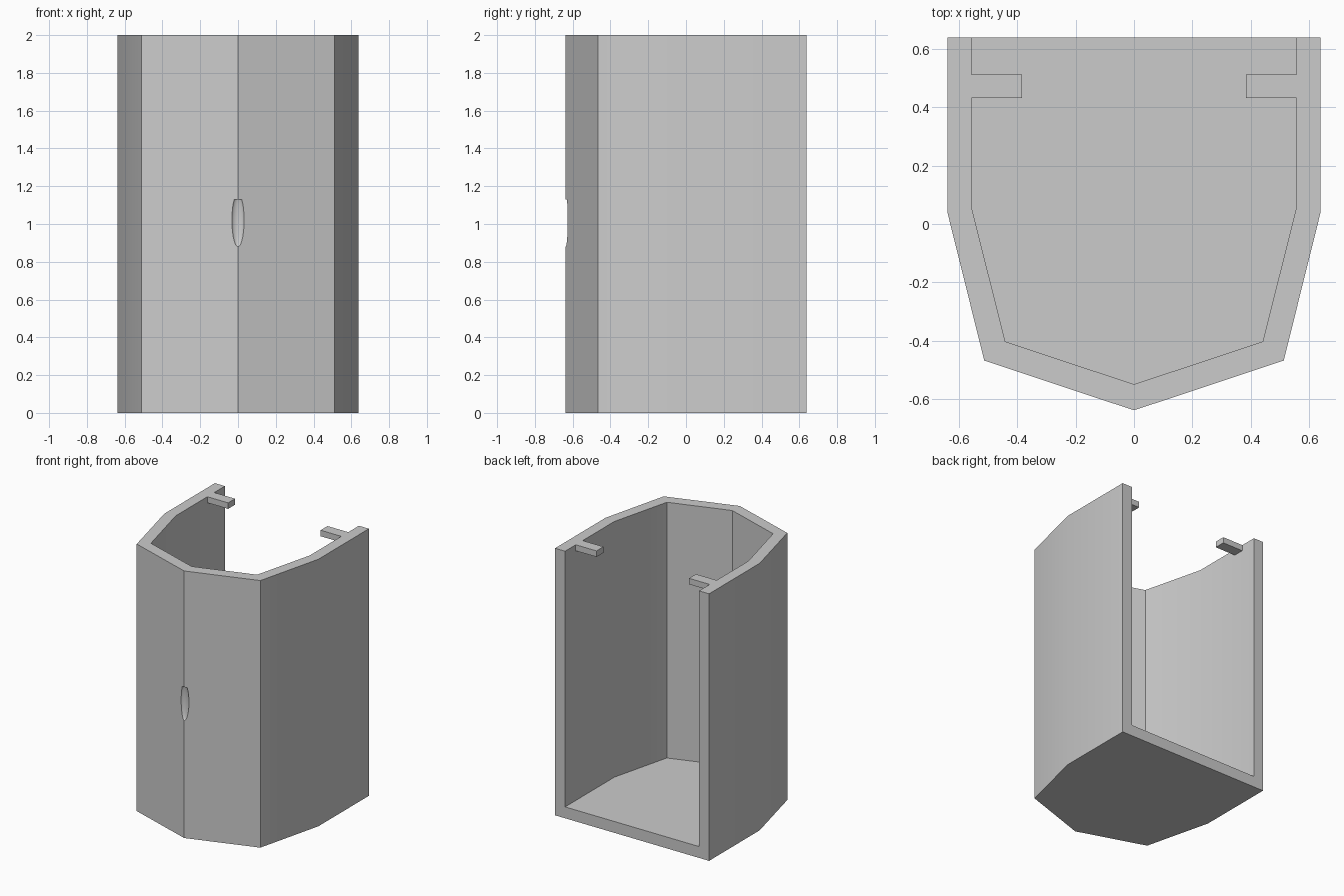
import bpy, bmesh

if "Cube" in bpy.data.objects:
    bpy.data.objects.remove(bpy.data.objects["Cube"])

grey = bpy.data.materials.new("light grey")
grey.diffuse_color = (0.6, 0.6, 0.6, 1)
grey.use_nodes = True
grey.node_tree.nodes["Principled BSDF"].inputs["Base Color"].default_value = grey.diffuse_color


def prism(name, outline, z0, z1):
    """Extrude a counter-clockwise plan outline from z0 to z1."""
    bm = bmesh.new()
    base = bm.faces.new([bm.verts.new((x, y, z0)) for x, y in outline])
    top = bmesh.ops.extrude_face_region(bm, geom=[base])["geom"]
    bmesh.ops.translate(bm, vec=(0, 0, z1 - z0),
                        verts=[v for v in top if isinstance(v, bmesh.types.BMVert)])
    bmesh.ops.recalc_face_normals(bm, faces=bm.faces)
    return add(name, bm)


def add(name, bm):
    mesh = bpy.data.meshes.new(name)
    bm.to_mesh(mesh)
    bm.free()
    mesh.materials.append(grey)
    ob = bpy.data.objects.new(name, mesh)
    bpy.context.collection.objects.link(ob)
    return ob


def mirrored(half):
    """Complete a right-hand outline that starts on the centre line."""
    return half + [(-x, y) for x, y in reversed(half) if x > 0]


def cut(target, cutter):
    cutter.hide_render = True
    cutter.hide_viewport = True
    mod = target.modifiers.new(cutter.name, "BOOLEAN")
    mod.operation = "DIFFERENCE"
    mod.solver = "EXACT"
    mod.object = cutter


# Housing with a pointed front, closed floor and open back and top
outer = mirrored([(0, -0.637), (0.512, -0.467), (0.638, 0.04), (0.638, 0.638)])
housing = prism("housing", outer, 0, 2)

# Interior space, including the slots left around the two flush tabs
inner = mirrored([(0, -0.548), (0.44, -0.402), (0.555, 0.055), (0.555, 0.8)])
cut(housing, prism("interior_cutter", inner, 0.085, 2.2))

# Small oval recess on the front ridge, cut off flat at its upper end
bm = bmesh.new()
bmesh.ops.create_uvsphere(bm, u_segments=32, v_segments=24, radius=1)
for v in bm.verts:
    x, y, z = v.co
    v.co = (0.036 * x, -0.637 + 0.025 * y, min(1.02 + 0.14 * z, 1.13))
bmesh.ops.remove_doubles(bm, verts=bm.verts, dist=1e-5)
cut(housing, add("recess_cutter", bm))

# Bake the cuts, then smooth the shallow side bends
graph = bpy.context.evaluated_depsgraph_get()
baked = bpy.data.meshes.new_from_object(housing.evaluated_get(graph))
housing.modifiers.clear()
housing.data = baked
bpy.context.view_layer.objects.active = housing
housing.select_set(True)
bpy.ops.object.shade_smooth_by_angle(angle=0.52)

# Pair of thin tabs near the open back, flush with the rim
for side, name in ((1, "right_tab"), (-1, "left_tab")):
    prism(name, [(side * x, y) for x, y in
                 ((0.383, 0.43), (0.556, 0.43), (0.556, 0.512), (0.383, 0.512))],
          1.955, 2)
